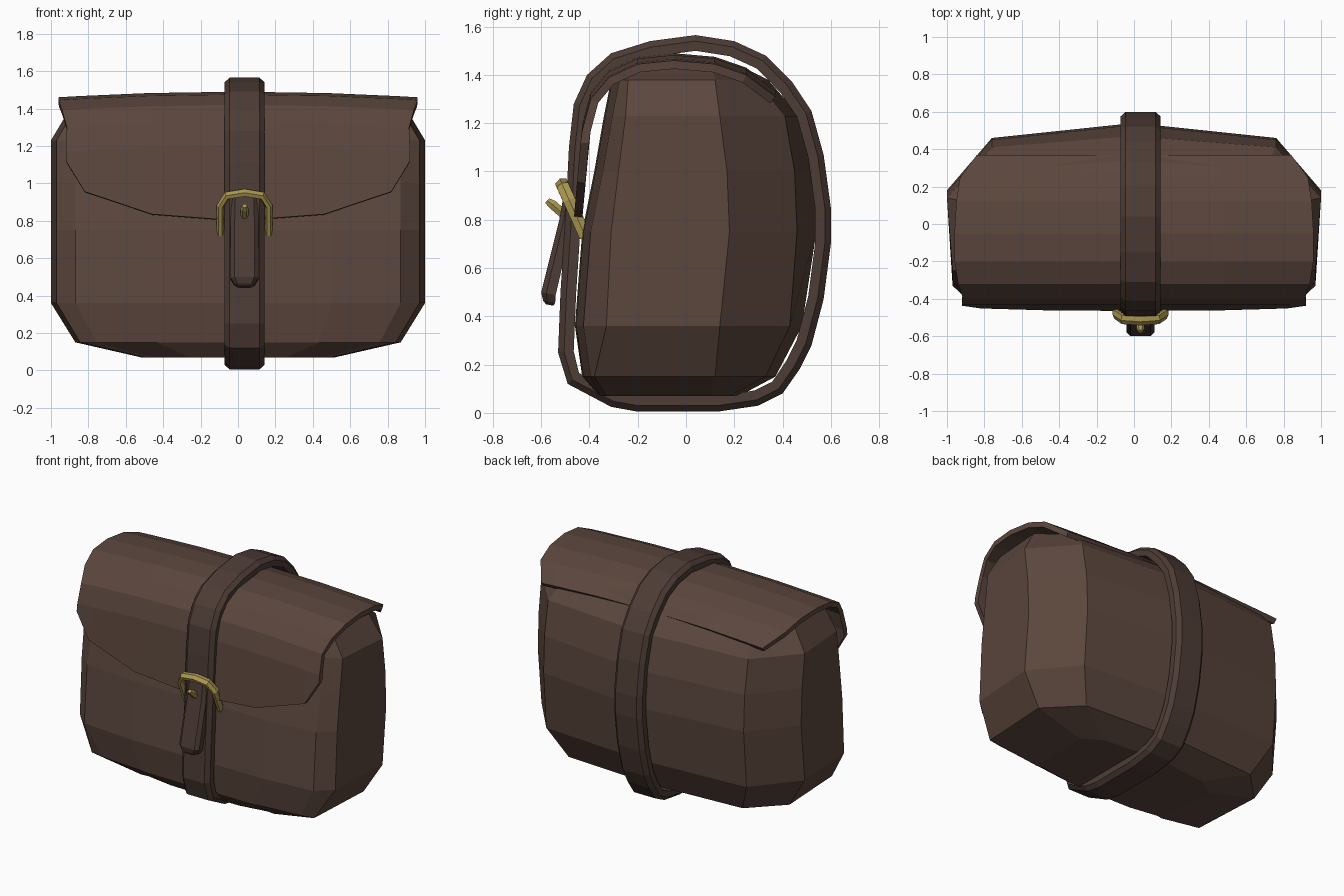
import bpy, bmesh, math
from mathutils import Vector

if "Cube" in bpy.data.objects:
    bpy.data.objects.remove(bpy.data.objects["Cube"])


def material(name, rgb):
    m = bpy.data.materials.new(name)
    m.diffuse_color = (*rgb, 1)
    m.use_nodes = True
    m.node_tree.nodes["Principled BSDF"].inputs["Base Color"].default_value = m.diffuse_color
    return m


leather = material("leather", (0.105, 0.062, 0.047))
dark_leather = material("dark_leather", (0.075, 0.045, 0.036))
brass = material("brass", (0.40, 0.31, 0.08))


def loft(name, rows, mat, wrap_row=False, wrap_col=False, caps=False):
    """Join rows of points into a skin of quads."""
    bm = bmesh.new()
    grid = [[bm.verts.new(p) for p in r] for r in rows]
    n, m = len(grid), len(grid[0])
    for i in range(n if wrap_col else n - 1):
        for j in range(m if wrap_row else m - 1):
            a, b = grid[i], grid[(i + 1) % n]
            k = (j + 1) % m
            bm.faces.new((a[j], a[k], b[k], b[j]))
    if caps:
        bm.faces.new(grid[0])
        bm.faces.new(grid[-1])
    bmesh.ops.recalc_face_normals(bm, faces=bm.faces)
    mesh = bpy.data.meshes.new(name)
    bm.to_mesh(mesh)
    bm.free()
    ob = bpy.data.objects.new(name, mesh)
    mesh.materials.append(mat)
    bpy.context.collection.objects.link(ob)
    return ob


# Bag body: horizontal contours stacked upwards
# z, half width, y of front, side front, side back, back corner, back
levels = [
    (0.07, 0.52, -0.36, -0.33, 0.10, 0.18, 0.22),
    (0.15, 0.87, -0.43, -0.38, 0.12, 0.33, 0.37),
    (0.36, 1.00, -0.46, -0.33, 0.14, 0.43, 0.48),
    (0.75, 1.00, -0.43, -0.31, 0.18, 0.46, 0.54),
    (1.00, 1.00, -0.38, -0.28, 0.17, 0.45, 0.53),
    (1.23, 1.00, -0.34, -0.25, 0.14, 0.41, 0.47),
    (1.38, 0.91, -0.31, -0.24, 0.12, 0.29, 0.34),
    (1.43, 0.78, -0.22, -0.18, 0.11, 0.20, 0.24),
]
rows = []
for z, w, front, sf, sb, bc, back in levels:
    half = [(0, front), (0.5 * w, front + 0.005), (0.87 * w, front + 0.035),
            (0.97 * w, sf), (w, sb), (0.76 * w, bc), (0, back)]
    loop = half + [(-x, y) for x, y in half[-2:0:-1]]
    rows.append([(x, y, z) for x, y in loop])
loft("bag_body", rows, leather, wrap_row=True, caps=True)

# Front flap: sheet hung over the top, with a curved lower edge
columns = [-1, -0.89, -0.5, 0, 0.5, 0.89, 1]
path = [(0.37, 1.34, 0.84), (0.25, 1.43, 0.93), (0.12, 1.475, 0.95),
        (-0.05, 1.49, 0.96), (-0.20, 1.475, 0.96), (-0.32, 1.42, 0.94),
        (-0.395, 1.33, 0.915), (-0.43, 1.20, 0.92)]
rows = [[(t * w, y, z - 0.03 * t * t) for t in columns] for y, z, w in path]
drop = {0: 0.80, 0.5: 0.835, 0.89: 0.955, 1: 1.12}
rows.append([(t * 0.92, -0.43 - 0.035 * (1.2 - drop[abs(t)]) / 0.4, drop[abs(t)])
             for t in columns])
flap = loft("front_flap", rows, leather)
# make the sheet face outwards so thickness goes inwards
top = max(flap.data.polygons, key=lambda p: p.center.z)
if top.normal.z < 0:
    flap.data.flip_normals()
thick = flap.modifiers.new("thickness", "SOLIDIFY")
thick.thickness = 0.035
thick.offset = -1

# Strap: closed band around the bag with chamfered outer edges
CX = 0.035
ring = [(0.04, 1.565), (0.20, 1.54), (0.33, 1.48), (0.44, 1.37), (0.52, 1.25),
        (0.57, 1.07), (0.60, 0.85), (0.60, 0.70), (0.57, 0.47), (0.52, 0.28),
        (0.47, 0.18), (0.40, 0.08), (0.30, 0.03), (0.13, 0.005), (-0.20, 0.005),
        (-0.31, 0.025), (-0.49, 0.12), (-0.53, 0.25), (-0.52, 0.50), (-0.50, 0.80),
        (-0.485, 1.10), (-0.465, 1.28), (-0.41, 1.40), (-0.31, 1.49), (-0.15, 1.54)]
section = [(-0.08, 0), (0.08, 0), (0.107, 0.025), (0.107, 0.065),
           (-0.107, 0.065), (-0.107, 0.025)]
rows = []
for i, p in enumerate(ring):
    a, b = Vector(ring[i - 1]), Vector(ring[(i + 1) % len(ring)])
    d = (b - a).normalized()
    inward = Vector((d.y, -d.x))          # path runs clockwise
    rows.append([(CX + x, p[0] + inward.x * k, p[1] + inward.y * k) for x, k in section])
loft("strap", rows, dark_leather, wrap_row=True, wrap_col=True)

# Strap tongue hanging through the buckle: front y, z, half width, thickness
tongue = [(-0.50, 0.94, 0.070, 0.04), (-0.525, 0.80, 0.075, 0.055),
          (-0.60, 0.50, 0.075, 0.06), (-0.592, 0.465, 0.055, 0.05),
          (-0.58, 0.45, 0.035, 0.03)]
rows = []
for y, z, w, t in tongue:
    rows.append([(CX + sx * w * k, y + dy * t, z + 0.2 * dy * t * -1)
                 for sx, k, dy in [(-1, 0.7, 0), (1, 0.7, 0), (1, 1, 0.35), (1, 1, 1),
                                   (-1, 1, 1), (-1, 1, 0.35)]])
loft("strap_tongue", rows, dark_leather, wrap_row=True, caps=True)

# Buckle: arched bar tilted out from the strap
arch = [(-0.13, 0.73), (-0.13, 0.88), (-0.095, 0.935), (0, 0.95),
        (0.095, 0.935), (0.13, 0.88), (0.13, 0.73)]
rows = []
for i, (x, z) in enumerate(arch):
    a, b = Vector(arch[max(i - 1, 0)]), Vector(arch[min(i + 1, 6)])
    d = (b - a).normalized()
    n = Vector((-d.y, d.x))
    c = Vector((CX + x, -0.515 + (0.95 - z) * 0.45, z))
    side = Vector((n.x, -0.4 * n.y, n.y))
    out = Vector((0, -0.9, -0.4))
    rows.append([c + side * (0.02 * math.cos(k * math.pi / 3))
                 + out * (0.03 * math.sin(k * math.pi / 3)) for k in range(6)])
loft("buckle", rows, brass, wrap_row=True, caps=True)

# Buckle pin: short stud through the tongue
rows = []
for y, z, r in [(-0.48, 0.80, 0.022), (-0.555, 0.865, 0.022), (-0.575, 0.88, 0.014)]:
    rows.append([(CX + r * math.cos(k * math.pi / 3),
                  y + 0.7 * r * math.sin(k * math.pi / 3),
                  z + 0.7 * r * math.sin(k * math.pi / 3)) for k in range(6)])
loft("buckle_pin", rows, brass, wrap_row=True, caps=True)
